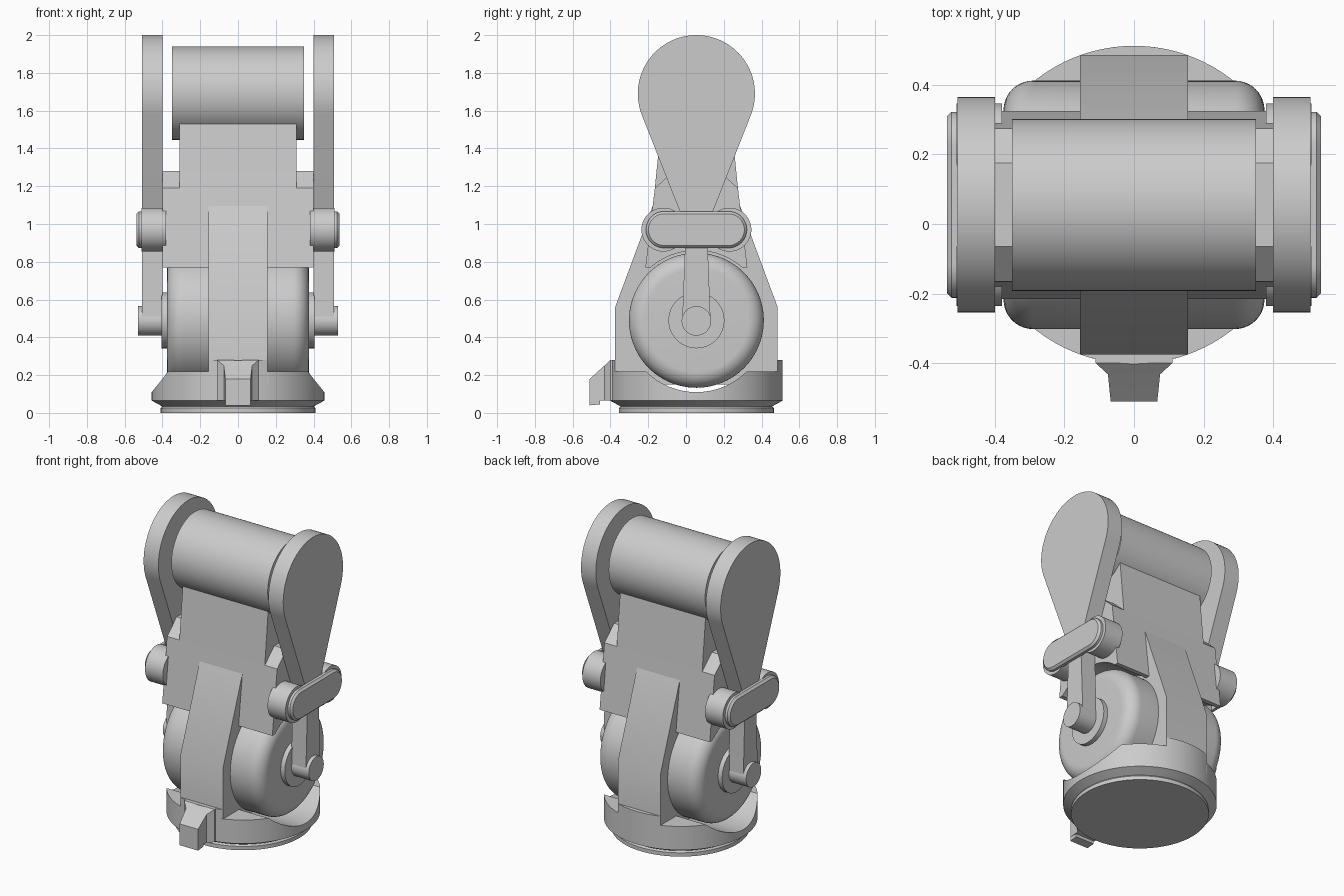
import bpy, bmesh
from math import sin, cos, pi, radians, sqrt
from mathutils import Vector

if "Cube" in bpy.data.objects:
    bpy.data.objects.remove(bpy.data.objects["Cube"])

YC = 0.055            # depth of the symmetry plane
AXLE_Z = 0.49         # drum axis height

grey = bpy.data.materials.new("plain_grey")
grey.use_nodes = True
grey.diffuse_color = (0.6, 0.6, 0.6, 1)
grey.node_tree.nodes["Principled BSDF"].inputs["Base Color"].default_value = (0.6, 0.6, 0.6, 1)


def finish(name, bm, angle=30):
    bmesh.ops.recalc_face_normals(bm, faces=bm.faces)
    mesh = bpy.data.meshes.new(name)
    bm.to_mesh(mesh)
    bm.free()
    mesh.materials.append(grey)
    ob = bpy.data.objects.new(name, mesh)
    bpy.context.collection.objects.link(ob)
    bpy.ops.object.select_all(action="DESELECT")
    ob.select_set(True)
    bpy.context.view_layer.objects.active = ob
    bpy.ops.object.shade_smooth_by_angle(angle=radians(angle))
    return ob


def loft(name, rings):
    """Skin matching closed rings of points and cap both ends."""
    bm = bmesh.new()
    loops = [[bm.verts.new(p) for p in ring] for ring in rings]
    n = len(loops[0])
    for a, b in zip(loops, loops[1:]):
        for i in range(n):
            j = (i + 1) % n
            bm.faces.new((a[i], a[j], b[j], b[i]))
    bm.faces.new(loops[0])
    bm.faces.new(loops[-1])
    return finish(name, bm)


def side_prism(name, profile, x0, x1):
    """Extrude a (y offset, z) profile along x."""
    return loft(name, [[(x, YC + y, z) for y, z in profile] for x in (x0, x1)])


def symmetric(half):
    """Complete a bottom-to-top half profile with its mirror."""
    return half + [(-y, z) for y, z in reversed(half)]


def x_turned(name, steps, y=0, z=AXLE_Z, n=64):
    """Turn (x, radius) steps around an axis along x."""
    return loft(name, [[(x, YC + y + r * cos(2 * pi * i / n), z + r * sin(2 * pi * i / n))
                        for i in range(n)] for x, r in steps])


def capsule(half_len, r, z, n=24):
    arc = [(-pi / 2 + pi * i / n) for i in range(n + 1)]
    right = [(half_len + r * cos(a), z + r * sin(a)) for a in arc]
    return right + [(-y, 2 * z - w) for y, w in right]


def cut(target, cutter):
    mod = target.modifiers.new("clearance", "BOOLEAN")
    mod.operation, mod.object, mod.solver = "DIFFERENCE", cutter, "EXACT"
    bpy.context.view_layer.objects.active = target
    bpy.ops.object.modifier_apply(modifier=mod.name)
    cutter.hide_render = True
    bpy.data.objects.remove(cutter)


# Round base with a stepped foot and drum clearance
N = 96
foot = [(0.0, 0.41), (0.025, 0.41), (0.035, 0.402), (0.065, 0.457), (0.22, 0.457)]
base = loft("base", [[(r * cos(2 * pi * i / N), YC + r * sin(2 * pi * i / N), z)
                      for i in range(N)] for z, r in foot])
cut(base, x_turned("base_cutter", [(-0.6, 0.38), (0.6, 0.38)]))

# Raised lips in front of and behind the column
for name, s in (("front_lip", -1), ("back_lip", 1)):
    xs = [-0.155 + 0.31 * i / 12 for i in range(13)]
    plan = [(x, YC + s * sqrt(0.457 ** 2 - x * x)) for x in xs]
    plan += [(0.155, YC + s * 0.4), (-0.155, YC + s * 0.4)]
    loft(name, [[(x, y, z) for x, y in plan] for z in (0.2, 0.28)])

# Front latch, flaring toward the base
latch = [(-0.38, 0.11, 0.065, 0.28), (-0.40, 0.11, 0.065, 0.28), (-0.432, 0.075, 0.065, 0.25),
         (-0.51, 0.067, 0.065, 0.18)]
loft("front_latch", [[(-w, y, lo), (w, y, lo), (w, y, hi), (-w, y, hi)] for y, w, lo, hi in latch])
loft("latch_tooth", [[(-0.067, y, z), (0.067, y, z), (0.067, y, 0.08), (-0.067, y, 0.08)]
                     for y, z in ((-0.51, 0.04), (-0.455, 0.045))])

# Central column, neck and wide shoulder block
side_prism("column", symmetric([(-0.43, 0.15), (-0.43, 0.56), (-0.228, 1.105)]), -0.155, 0.155)
side_prism("neck", symmetric([(-0.23, 1.1), (-0.22, 1.19), (-0.185, 1.535)]), -0.31, 0.31)
shoulder = side_prism("shoulder_block", symmetric([(-0.27, 0.77), (-0.22, 1.19), (-0.12, 1.28)]), -0.4, 0.4)
cut(shoulder, x_turned("shoulder_cutter", [(-0.6, 0.37), (0.6, 0.37)]))
for ob in (base, shoulder):
    bpy.ops.object.select_all(action="DESELECT")
    ob.select_set(True)
    bpy.context.view_layer.objects.active = ob
    bpy.ops.object.shade_smooth_by_angle(angle=radians(30))

# Top roller
x_turned("top_roller", [(-0.35, 0.247), (0.35, 0.247)], z=1.693, n=96)

# Teardrop plate outline with a narrow arm below
tilt = radians(21)
arc = [-tilt + (pi + 2 * tilt) * i / 48 for i in range(49)]
plate = [(0.31 * cos(a), 1.69 + 0.31 * sin(a)) for a in arc]
plate += [(-0.085, 1.06), (-0.06, 0.99), (-0.06, 0.88), (-0.075, AXLE_Z)]
plate += [(0.075, AXLE_Z), (0.06, 0.88), (0.06, 0.99), (0.085, 1.06)]

for side, s in (("left", 1), ("right", -1)):
    # Drum with a rounded outer rim
    rim = [(s * (0.29 + 0.085 * sin(a)), 0.272 + 0.085 * cos(a))
           for a in (pi / 2 * i / 10 for i in range(11))]
    x_turned(side + "_drum", [(s * 0.14, 0.357)] + rim, n=96)
    x_turned(side + "_hub", [(s * 0.36, 0.148), (s * 0.405, 0.148)])
    x_turned(side + "_pin", [(s * 0.4, 0.078), (s * 0.53, 0.078)], z=0.487)
    side_prism(side + "_plate", plate, s * 0.4, s * 0.507)
    # Two bosses bridged by a chamfered bar
    for end, y in (("front", -0.175), ("back", 0.175)):
        x_turned(side + "_" + end + "_boss", [(s * 0.38, 0.116), (s * 0.51, 0.116)], y=y, z=0.97)
    loft(side + "_bar", [[(s * x, YC + y, z) for y, z in capsule(0.17, r, 0.97)]
                         for x, r in ((0.505, 0.097), (0.525, 0.097), (0.538, 0.084))])
